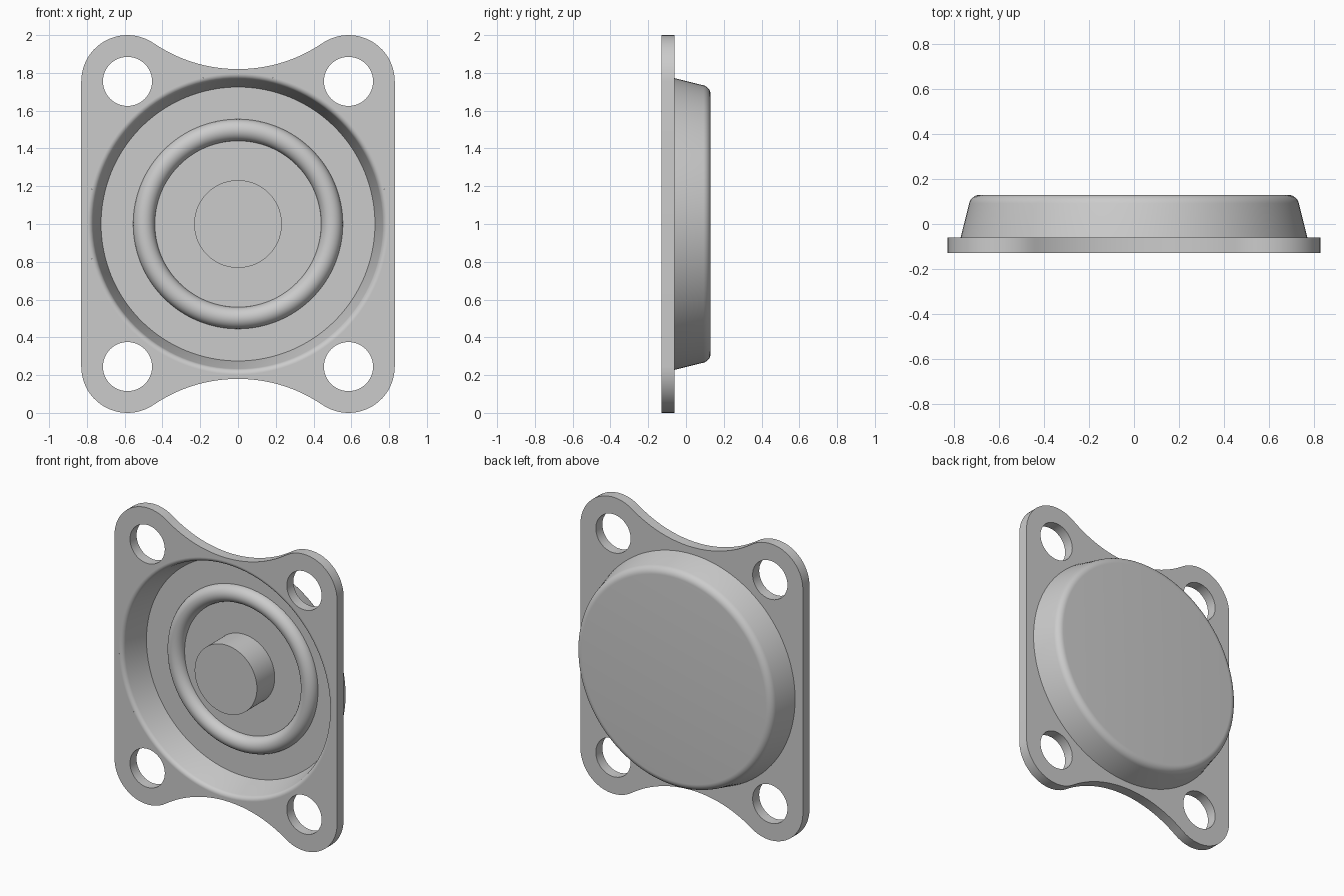
import bpy, bmesh
from math import sin, cos, pi, atan2, tau
from mathutils import Vector

if "Cube" in bpy.data.objects:
    bpy.data.objects.remove(bpy.data.objects["Cube"])

FRONT, PLATE_BACK, FLOOR, BACK = -0.13, -0.06, 0.06, 0.13
MID = 1.0          # height of the dish axis
STEPS = 128

GREY = (0.6, 0.6, 0.6, 1)
grey = bpy.data.materials.new("plain grey")
grey.use_nodes = True
grey.diffuse_color = GREY
grey.node_tree.nodes["Principled BSDF"].inputs["Base Color"].default_value = GREY


def add_object(name, bm):
    bmesh.ops.remove_doubles(bm, verts=bm.verts, dist=1e-5)
    bmesh.ops.recalc_face_normals(bm, faces=bm.faces)
    mesh = bpy.data.meshes.new(name)
    bm.to_mesh(mesh)
    bm.free()
    mesh.materials.append(grey)
    obj = bpy.data.objects.new(name, mesh)
    bpy.context.collection.objects.link(obj)
    bpy.ops.object.select_all(action='DESELECT')
    obj.select_set(True)
    bpy.context.view_layer.objects.active = obj
    bpy.ops.object.shade_smooth_by_angle()


def arc(cx, cy, r, a0, a1, n):
    return [(cx + r * cos(a0 + (a1 - a0) * i / n),
             cy + r * sin(a0 + (a1 - a0) * i / n)) for i in range(n + 1)]


def fillet(before, corner, after, r, n=8):
    """Round the corner of a profile with a tangent arc."""
    p = Vector(corner)
    u = (Vector(before) - p).normalized()
    v = (Vector(after) - p).normalized()
    half = u.angle(v) / 2
    reach = r * cos(half) / sin(half)
    centre = p + (u + v).normalized() * r / sin(half)
    start = p + u * reach - centre
    end = p + v * reach - centre
    a0 = atan2(start.y, start.x)
    turn = (atan2(end.y, end.x) - a0 + pi) % tau - pi
    return arc(centre.x, centre.y, r, a0, a0 + turn, n)


def lathe(name, profile):
    """Spin (radius, y) points about the dish axis."""
    bm = bmesh.new()
    verts = [bm.verts.new((r, y, MID)) for r, y in profile]
    edges = [bm.edges.new(pair) for pair in zip(verts, verts[1:])]
    bmesh.ops.spin(bm, geom=verts + edges, cent=(0, 0, MID), axis=(0, 1, 0),
                   angle=tau, steps=STEPS, use_merge=True)
    add_object(name, bm)


# Flange plate: rounded ears joined by tangent scoops, with bolt holes
HX, HZ, EAR, HOLE, RIM = 0.585, 0.755, 0.245, 0.13, 0.796
scoop_z, scoop_r = 1.615, 0.795
join = atan2(scoop_z - HZ, -HX)
quarter = arc(HX, HZ, EAR, 0, join, 20)
quarter += arc(0, scoop_z, scoop_r, join - pi, -pi / 2, 20)[1:]
top = quarter + [(-x, z) for x, z in reversed(quarter[:-1])]
outline = top + [(-x, -z) for x, z in top]
loops = [outline, arc(0, 0, RIM, 0, tau, STEPS)[:-1]]
loops += [arc(sx * HX, sz * HZ, HOLE, 0, tau, 48)[:-1] for sx in (1, -1) for sz in (1, -1)]

curve = bpy.data.curves.new("plate_outline", 'CURVE')
curve.dimensions = '2D'
curve.fill_mode = 'BOTH'
curve.extrude = (PLATE_BACK - FRONT) / 2
for loop in loops:
    spline = curve.splines.new('POLY')
    spline.points.add(len(loop) - 1)
    for point, (x, z) in zip(spline.points, loop):
        point.co = (x, z, 0, 1)
    spline.use_cyclic_u = True
helper = bpy.data.objects.new("plate_outline", curve)
bpy.context.collection.objects.link(helper)
flat = bpy.data.meshes.new_from_object(
    helper.evaluated_get(bpy.context.evaluated_depsgraph_get()))
bpy.data.objects.remove(helper)
bm = bmesh.new()
bm.from_mesh(flat)
for v in bm.verts:
    x, z, depth = v.co
    v.co = (x, (FRONT + PLATE_BACK) / 2 - depth, z + MID)
add_object("flange_plate", bm)

# Hollow dish with a rounded mouth and a rounded back edge
floor_edge, mouth = (0.725, FLOOR), (0.7725, FRONT)
base, back_edge = (0.772, PLATE_BACK), (0.725, BACK)
dish = [(0, FLOOR), floor_edge]
dish += fillet(floor_edge, mouth, (RIM, FRONT), 0.03)
dish += [(RIM, FRONT), (RIM, PLATE_BACK), base]
dish += fillet(base, back_edge, (0, BACK), 0.05)
dish += [(0, BACK)]
lathe("dish", dish)

# Half-round ring raised from the dish floor
lathe("sealing_ring", arc(0.4975, FLOOR, 0.0575, -pi, 0, 20))

# Central post, flush with the plate front
lathe("centre_post", [(0, FRONT), (0.232, FRONT), (0.232, FLOOR)])
